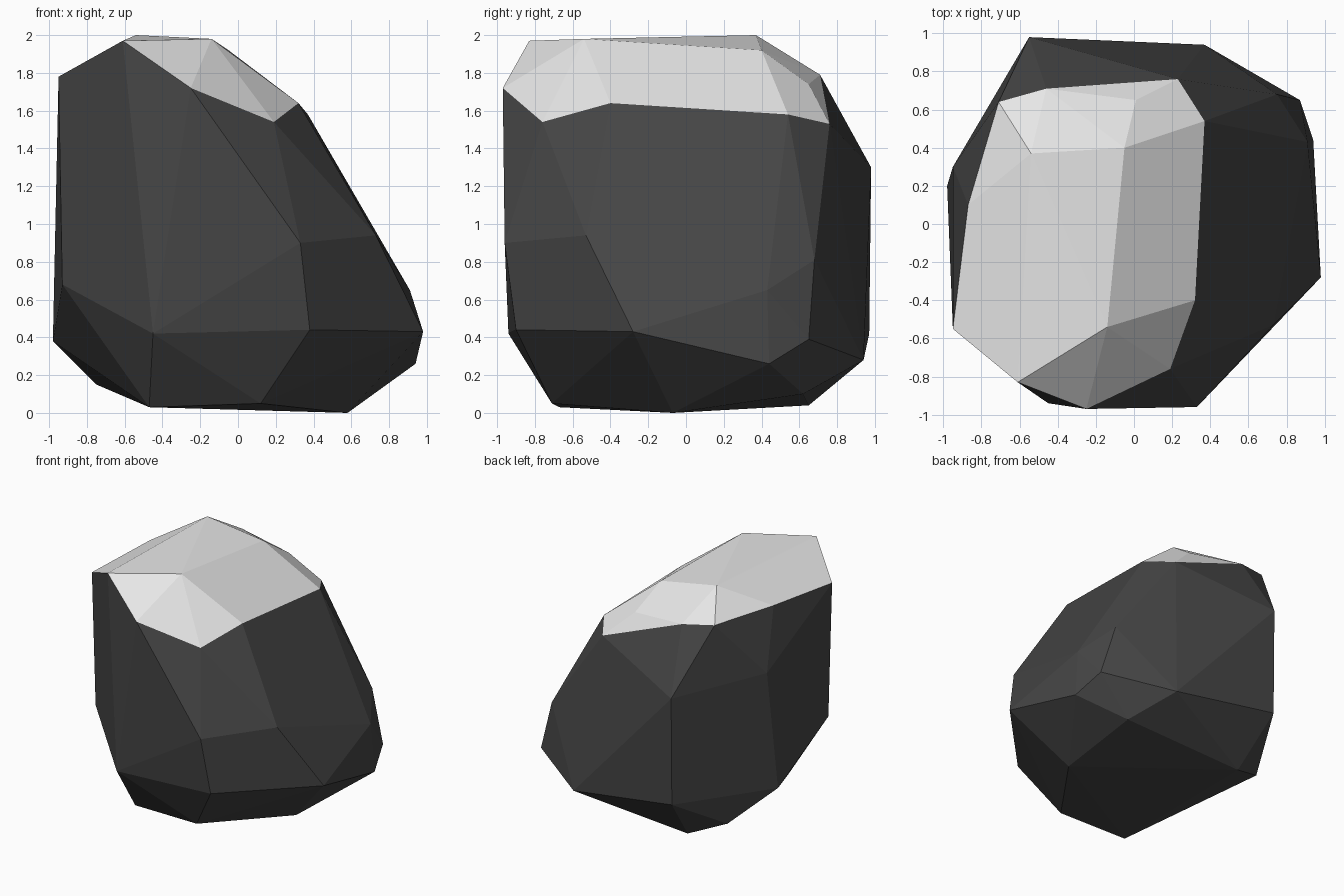
import bpy
import bmesh
from mathutils import Vector

default_cube = bpy.data.objects.get("Cube")
if default_cube:
    bpy.data.objects.remove(default_cube, do_unlink=True)


def make_material(name, color):
    material = bpy.data.materials.new(name)
    material.use_nodes = True
    material.diffuse_color = color
    shader = material.node_tree.nodes["Principled BSDF"]
    shader.inputs["Base Color"].default_value = color
    shader.inputs["Roughness"].default_value = 0.9
    return material


def add_corners(bm, corners):
    """Add corner points given in hundredths of a unit."""
    return [bm.verts.new(Vector(corner) / 100) for corner in corners]


# Pale cap: flat crown corners, then the rim running round it
cap_crown = [(-54, 37, 200), (-5, 40, 192), (-14, -54, 198)]
cap_rim = [
    (-61, -83, 197), (-25, -97, 172), (19, -76, 154), (32, -40, 164),
    (37, 54, 158), (23, 76, 153), (1, 65, 174), (-46, 71, 179),
    (-71, 64, 182), (-87, 10, 182), (-95, -55, 178),
]

# Dark stone: shoulder, belly and underside corners
shoulder = [
    (33, -96, 90), (73, -53, 94), (75, 68, 81), (91, 43, 65),
    (-55, 98, 130), (-95, 30, 136), (-93, -53, 68),
]
belly = [
    (-45, -94, 42), (38, -90, 44), (98, -28, 43), (94, 44, 26),
    (87, 65, 39), (37, 94, 28), (-55, 97, 42), (-98, 20, 38),
]
underside = [
    (12, -71, 5), (58, -7, 0), (58, 62, 10),
    (-47, 65, 4), (-75, 53, 15), (-47, -67, 3),
]

# Wrap all corners in one faceted shell
bm = bmesh.new()
cap_verts = set(add_corners(bm, cap_crown + cap_rim))
add_corners(bm, shoulder + belly + underside)
hull = bmesh.ops.convex_hull(bm, input=list(bm.verts), use_existing_faces=False)
unused = {v for v in hull["geom_interior"] if isinstance(v, bmesh.types.BMVert)}
unused |= {v for v in bm.verts if not v.link_faces}
cap_verts -= unused
bmesh.ops.delete(bm, geom=list(unused), context="VERTS")
bmesh.ops.recalc_face_normals(bm, faces=list(bm.faces))

# Upward faces lying wholly inside the cap take the pale colour
for face in bm.faces:
    face.normal_update()
    in_cap = all(vert in cap_verts for vert in face.verts)
    face.material_index = int(in_cap and face.normal.z > 0.2)
    face.smooth = False

# Merge nearly coplanar triangles into broad facets
bmesh.ops.dissolve_limit(
    bm, angle_limit=0.05, verts=list(bm.verts), edges=list(bm.edges),
    delimit={"MATERIAL"},
)

mesh = bpy.data.meshes.new("capped_boulder")
bm.to_mesh(mesh)
bm.free()
mesh.materials.append(make_material("dark_stone", (0.06, 0.06, 0.06, 1)))
mesh.materials.append(make_material("pale_cap", (0.8, 0.8, 0.8, 1)))
boulder = bpy.data.objects.new("capped_boulder", mesh)
bpy.context.collection.objects.link(boulder)
